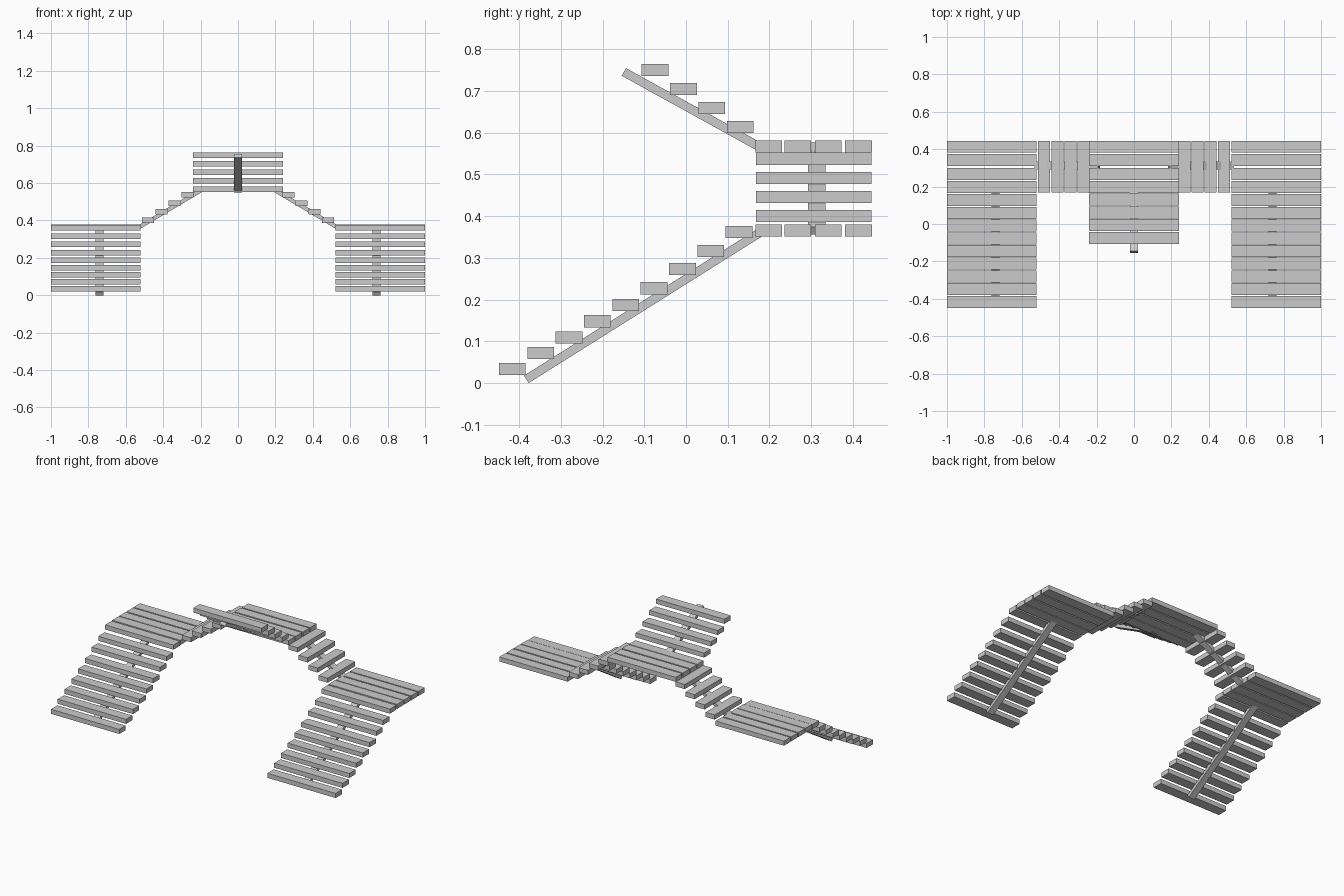
import bpy, bmesh
from mathutils import Matrix, Vector

if "Cube" in bpy.data.objects:
    bpy.data.objects.remove(bpy.data.objects["Cube"])

TREAD, THICK = 0.064, 0.029      # plank depth and thickness
BEAM_W, BEAM_H = 0.042, 0.021    # central stringer section


def make(name, boxes):
    """One object from a list of (centre, size, rotation) boxes."""
    bm = bmesh.new()
    for c, s, rot in boxes:
        m = Matrix.Translation(c) @ rot.to_4x4() @ Matrix.Diagonal((*s, 1))
        bmesh.ops.create_cube(bm, size=1, matrix=m)
    mesh = bpy.data.meshes.new(name)
    bm.to_mesh(mesh)
    bm.free()
    obj = bpy.data.objects.new(name, mesh)
    bpy.context.collection.objects.link(obj)
    return obj


def planks(name, centres, size):
    return make(name, [(Vector(c), size, Matrix.Identity(3)) for c in centres])


def beam(name, a, b):
    """Sloping stringer whose underside runs from a to b."""
    a, b = Vector(a), Vector(b)
    d = (b - a).normalized()
    side = Vector((0, 0, 1)).cross(d).normalized()
    up = d.cross(side)
    rot = Matrix((d, side, up)).transposed()
    return make(name, [((a + b) / 2 + up * BEAM_H / 2,
                        ((b - a).length, BEAM_W, BEAM_H), rot)])


WIDE = (0.48, TREAD, THICK)
LAND_Y = (0.198, 0.268, 0.341, 0.413)
LOW_Z = (0.034, 0.072, 0.109, 0.148, 0.187, 0.227, 0.273, 0.316, 0.362)

for label, s in (("left", -1), ("right", 1)):
    # lower flight and its landing
    planks(f"lower_treads_{label}",
           [(s * 0.76, -0.416 + 0.0679 * i, z) for i, z in enumerate(LOW_Z)], WIDE)
    beam(f"lower_stringer_{label}", (s * 0.74, -0.377, 0.0), (s * 0.74, 0.185, 0.353))
    planks(f"lower_landing_{label}", [(s * 0.76, y, 0.365) for y in LAND_Y], WIDE)
    # cross flight rising toward the middle
    planks(f"cross_treads_{label}",
           [(s * (0.48 - 0.07 * i), 0.306, 0.4 + 0.0458 * i) for i in range(4)],
           (TREAD, 0.276, THICK))
    beam(f"cross_stringer_{label}", (s * 0.522, 0.313, 0.356), (s * 0.182, 0.313, 0.558))

# central landing and top flight
planks("upper_landing", [(0, y, 0.567) for y in LAND_Y], WIDE)
planks("upper_treads",
       [(0, 0.130 - 0.068 * i, 0.613 + 0.0455 * i) for i in range(4)], WIDE)
beam("upper_stringer", (0, 0.183, 0.55), (0, -0.154, 0.736))
